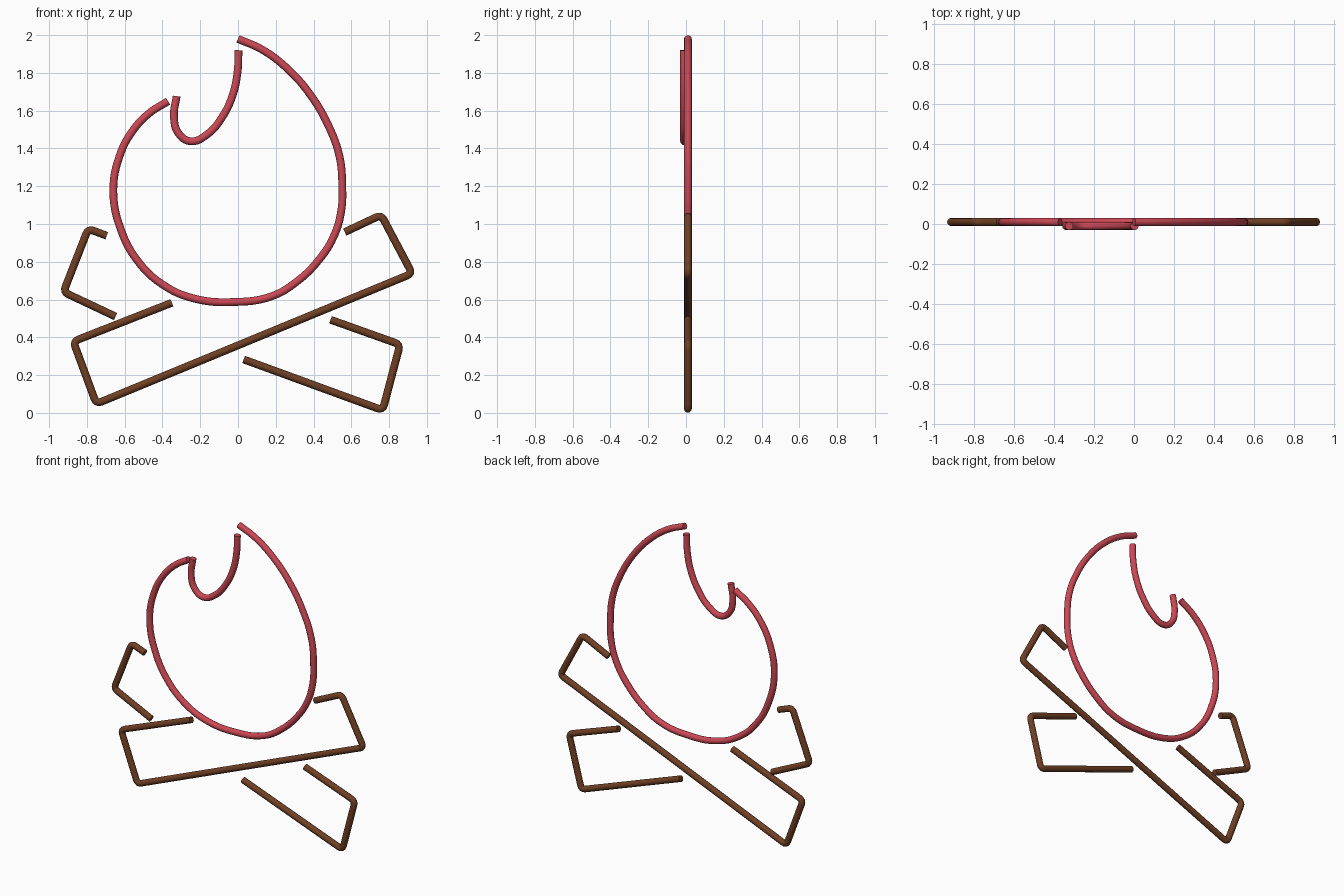
import bpy
from mathutils import Vector

if "Cube" in bpy.data.objects:
    bpy.data.objects.remove(bpy.data.objects["Cube"])

R = 0.0205  # rod radius


def material(name, rgb):
    m = bpy.data.materials.new(name)
    m.diffuse_color = (*rgb, 1)
    m.use_nodes = True
    m.node_tree.nodes["Principled BSDF"].inputs["Base Color"].default_value = m.diffuse_color
    return m


flame_red = material("flame_red", (0.60, 0.065, 0.09))
log_brown = material("log_brown", (0.16, 0.05, 0.018))


def rounded(pts, cut=0.03):
    """Replace each inner corner with a short arc."""
    p = [Vector(q) for q in pts]
    out = [p[0]]
    for a, b, c in zip(p, p[1:], p[2:]):
        s = b + (a - b).normalized() * cut
        e = b + (c - b).normalized() * cut
        for i in range(5):
            t = i / 4
            out.append(s * (1 - t) ** 2 + b * 2 * t * (1 - t) + e * t * t)
    return out + [p[-1]]


def rod(name, pts, y, mat, smooth):
    """Round rod along (x, z) points, with flat end caps."""
    cu = bpy.data.curves.new(name, 'CURVE')
    cu.dimensions = '3D'
    cu.bevel_depth = R
    cu.bevel_resolution = 4
    cu.use_fill_caps = True
    cu.resolution_u = 6
    if smooth:
        sp = cu.splines.new('BEZIER')
        sp.bezier_points.add(len(pts) - 1)
        for bp, (x, z) in zip(sp.bezier_points, pts):
            bp.co = (x, y, z)
            bp.handle_left_type = bp.handle_right_type = 'AUTO'
    else:
        pts = rounded(pts)
        sp = cu.splines.new('POLY')
        sp.points.add(len(pts) - 1)
        for p, (x, z) in zip(sp.points, pts):
            p.co = (x, y, z, 1)
    ob = bpy.data.objects.new(name, cu)
    bpy.context.collection.objects.link(ob)
    bpy.ops.object.select_all(action='DESELECT')
    ob.select_set(True)
    bpy.context.view_layer.objects.active = ob
    bpy.ops.object.convert(target='MESH')
    ob = bpy.context.object
    ob.data.materials.clear()
    ob.data.materials.append(mat)
    bpy.ops.object.shade_smooth_by_angle(angle=0.7)


# Flame outline
rod("flame_outline", [
    (0.0, 1.98), (0.128, 1.923), (0.262, 1.822), (0.383, 1.684),
    (0.479, 1.52), (0.537, 1.359), (0.552, 1.2), (0.545, 1.06),
    (0.505, 0.93), (0.43, 0.812), (0.315, 0.698), (0.18, 0.618),
    (-0.02, 0.587), (-0.235, 0.606), (-0.40, 0.68), (-0.53, 0.803),
    (-0.62, 0.97), (-0.66, 1.17), (-0.627, 1.36), (-0.555, 1.497),
    (-0.468, 1.588), (-0.37, 1.65)], 0.01, flame_red, True)

# Notch between the two flame tips, slightly in front
rod("flame_notch", [
    (0.003, 1.92), (-0.003, 1.80), (-0.029, 1.68), (-0.083, 1.567),
    (-0.16, 1.477), (-0.25, 1.438), (-0.315, 1.48), (-0.339, 1.566),
    (-0.325, 1.677)], -0.01, flame_red, True)

# Front log, unbroken across the crossing
rod("front_log", [
    (-0.35, 0.583), (-0.872, 0.378), (-0.75, 0.048), (0.922, 0.738),
    (0.758, 1.048), (0.565, 0.957)], 0.01, log_brown, False)

# Two visible ends of the log behind
rod("rear_log_right", [
    (0.03, 0.283), (0.766, 0.014), (0.858, 0.362), (0.49, 0.493)],
    0.01, log_brown, False)
rod("rear_log_left", [
    (-0.695, 0.938), (-0.793, 0.975), (-0.924, 0.64), (-0.648, 0.51)],
    0.01, log_brown, False)
